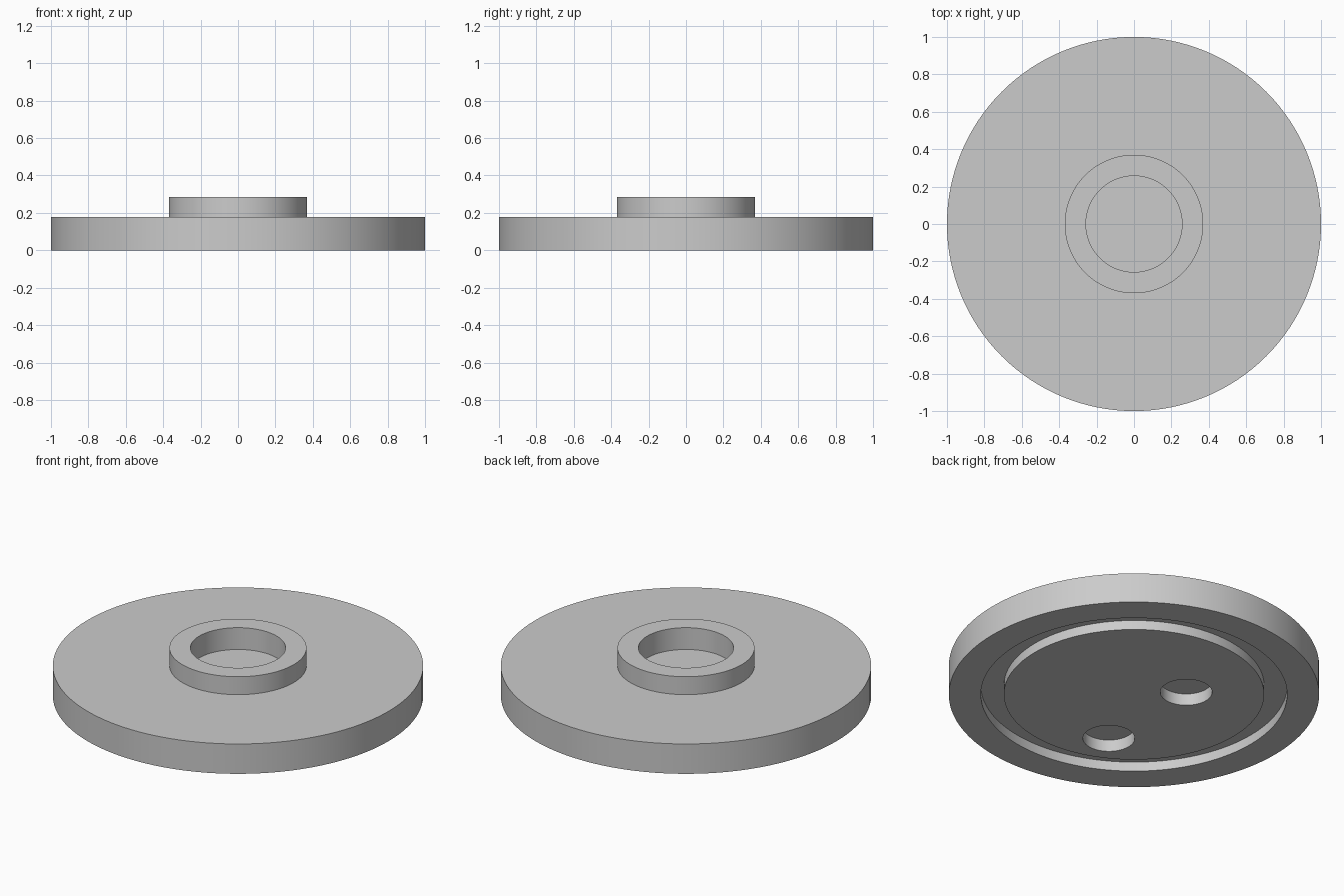
import bpy, bmesh, math

cube = bpy.data.objects.get("Cube")
if cube:
    bpy.data.objects.remove(cube, do_unlink=True)

SEGMENTS = 128

# One plain grey for the whole part
grey = bpy.data.materials.new("plain grey")
grey.use_nodes = True
colour = (0.6, 0.6, 0.6, 1)
grey.diffuse_color = colour
grey.node_tree.nodes["Principled BSDF"].inputs["Base Color"].default_value = colour


def lathe(name, profile):
    """Revolve an (r, z) profile that starts and ends on the z axis."""
    bm = bmesh.new()
    verts = [bm.verts.new((r, 0, z)) for r, z in profile]
    edges = [bm.edges.new(pair) for pair in zip(verts, verts[1:])]
    bmesh.ops.spin(bm, geom=verts + edges, cent=(0, 0, 0), axis=(0, 0, 1),
                   angle=math.tau, steps=SEGMENTS)
    bmesh.ops.remove_doubles(bm, verts=bm.verts, dist=0.0001)
    bmesh.ops.dissolve_limit(bm, angle_limit=0.001, verts=bm.verts, edges=bm.edges)
    bmesh.ops.recalc_face_normals(bm, faces=bm.faces)
    mesh = bpy.data.meshes.new(name)
    bm.to_mesh(mesh)
    bm.free()
    mesh.materials.append(grey)
    obj = bpy.data.objects.new(name, mesh)
    bpy.context.collection.objects.link(obj)
    return obj


def drill(target, x, y, radius, depth):
    """Cut a blind round hole up into the underside."""
    bpy.ops.mesh.primitive_cylinder_add(vertices=64, radius=radius, depth=2 * depth,
                                        location=(x, y, 0))
    cutter = bpy.context.object
    cutter.hide_render = True
    cutter.data.materials.append(grey)
    mod = target.modifiers.new("hole", 'BOOLEAN')
    mod.operation = 'DIFFERENCE'
    mod.solver = 'EXACT'
    mod.object = cutter
    bpy.context.view_layer.objects.active = target
    bpy.ops.object.modifier_apply(modifier=mod.name)
    bpy.data.objects.remove(cutter, do_unlink=True)


# Disc with a raised collar and socket on top and a ring groove underneath
disc = lathe("flanged_disc", [
    (0, 0), (0.703, 0), (0.703, 0.056), (0.827, 0.056), (0.827, 0),
    (1, 0), (1, 0.178), (0.37, 0.178), (0.37, 0.285),
    (0.257, 0.285), (0.257, 0.155), (0, 0.155)])

# Two blind holes in the underside
for hole_y in (0.2, -0.45):
    drill(disc, -0.2, hole_y, 0.14, 0.07)

# Smooth round walls with crisp rims
bpy.ops.object.select_all(action='DESELECT')
disc.select_set(True)
bpy.context.view_layer.objects.active = disc
bpy.ops.object.shade_smooth_by_angle(angle=math.radians(30))
